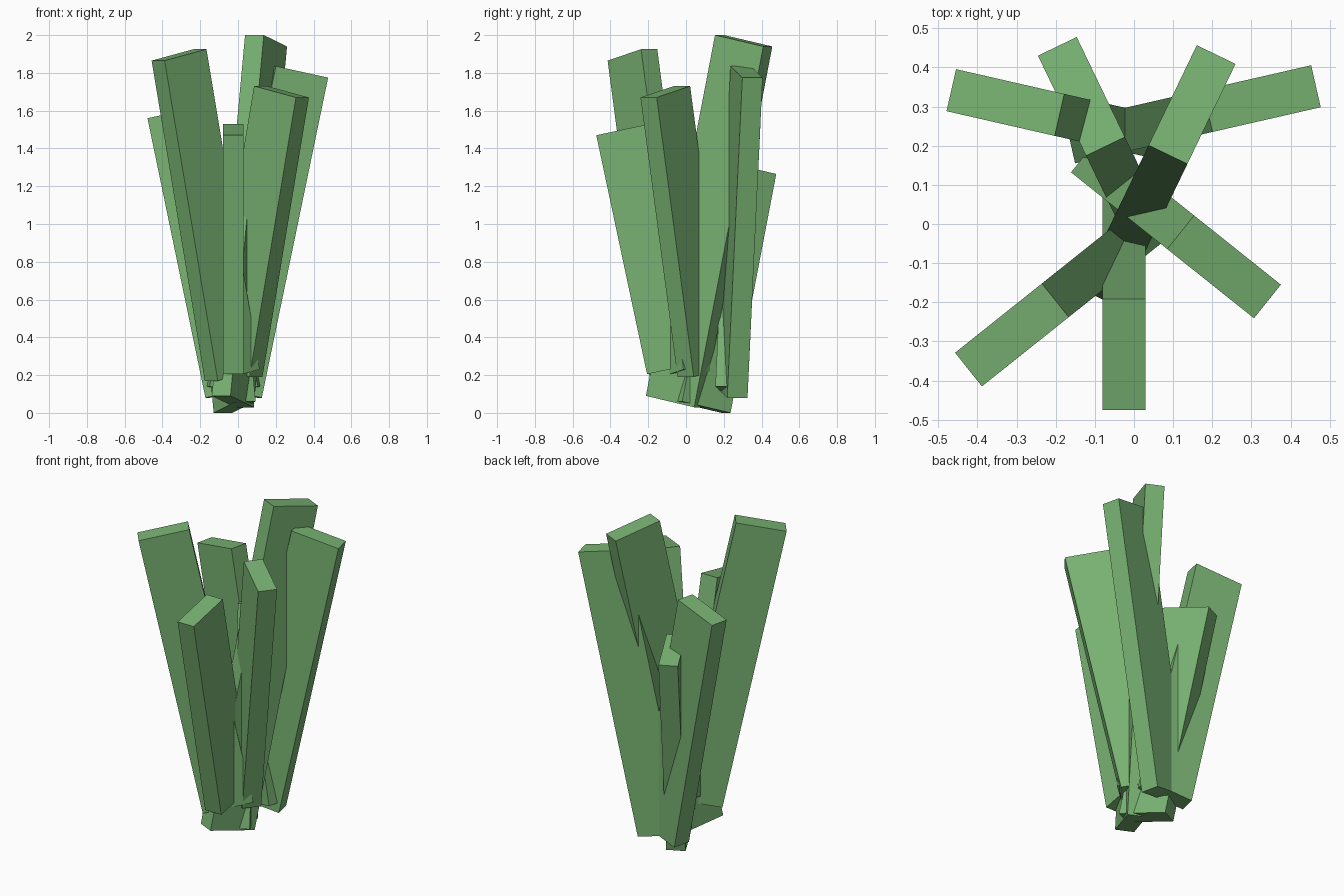
import bpy
from math import radians, sin, cos
from mathutils import Vector, Matrix

if "Cube" in bpy.data.objects:
    bpy.data.objects.remove(bpy.data.objects["Cube"])

WIDTH, DEPTH, LEAN = 0.11, 0.29, radians(12)

green = bpy.data.materials.new("leaf_green")
green.diffuse_color = (0.19, 0.45, 0.17, 1)
green.use_nodes = True
green.node_tree.nodes["Principled BSDF"].inputs["Base Color"].default_value = green.diffuse_color

# Seven flat blades fanned evenly round the clump:
# middle of the upper outer edge (x, y, z), blade length
blades = [
    ((-0.025, -0.475, 1.47), 1.293),
    ((0.341, -0.198, 1.67), 1.513),
    ((0.465, 0.352, 1.775), 1.733),
    ((0.210, 0.433, 1.94), 1.953),
    ((-0.196, 0.454, 1.265), 1.293),
    ((-0.467, 0.342, 1.56), 1.513),
    ((-0.423, -0.372, 1.865), 1.733),
]


def add_blade(index, outer_top, length):
    """Box leaning outward, placed by its upper outer edge."""
    a = radians(-90 + index * 360 / 7)
    out = Vector((cos(a) * cos(LEAN), sin(a) * cos(LEAN), -sin(LEAN)))
    up = Vector((cos(a) * sin(LEAN), sin(a) * sin(LEAN), cos(LEAN)))
    side = up.cross(out)
    centre = Vector(outer_top) - out * DEPTH / 2 - up * length / 2
    bpy.ops.mesh.primitive_cube_add(size=1)
    ob = bpy.context.object
    ob.name = f"leaf_blade_{index + 1}"
    axes = Matrix((out, side, up)).transposed().to_4x4()
    ob.matrix_world = (Matrix.Translation(centre) @ axes
                       @ Matrix.Diagonal((DEPTH, WIDTH, length, 1)))
    ob.data.materials.append(green)


for i, (top, length) in enumerate(blades):
    add_blade(i, top, length)
